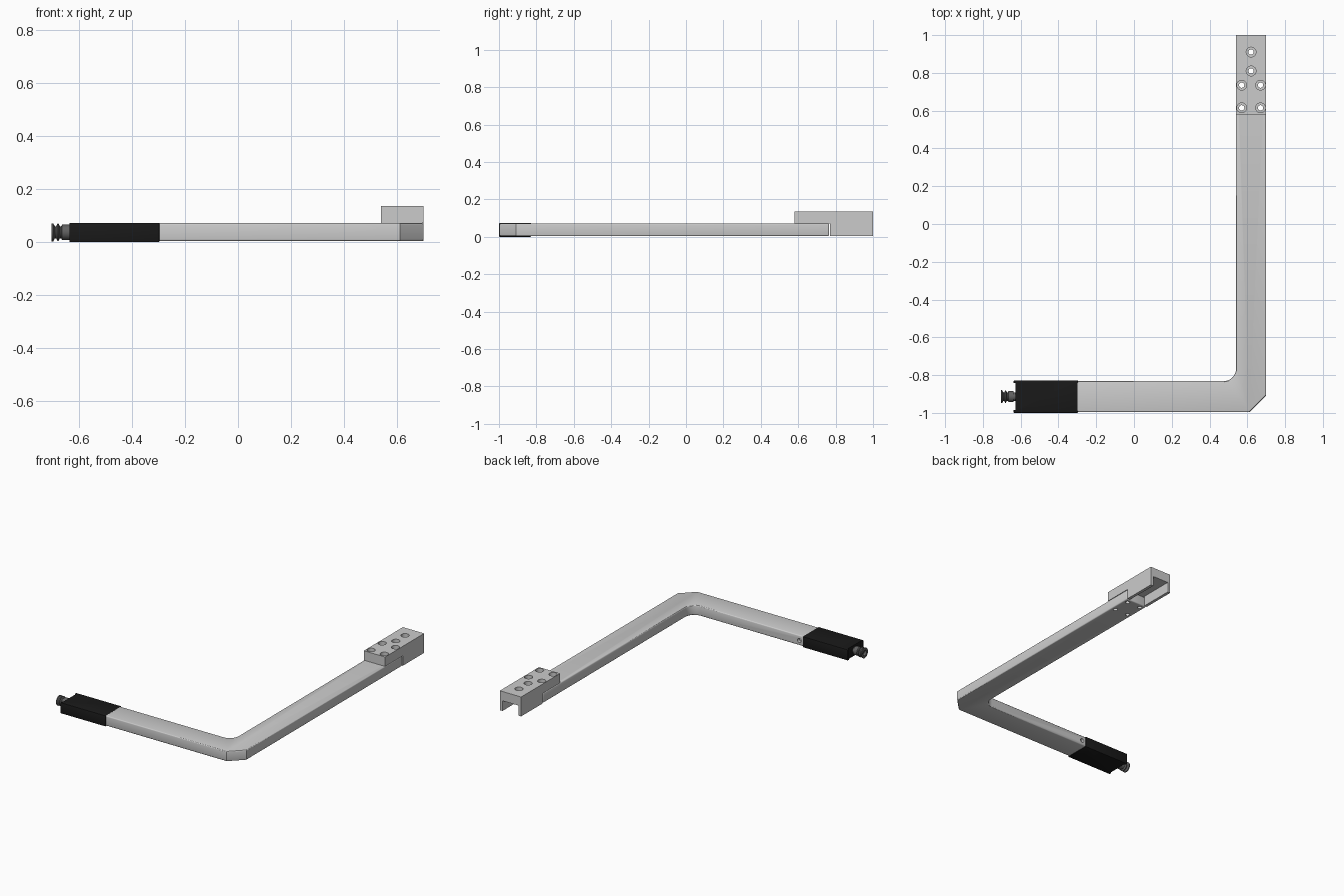
import bpy, bmesh, math
from mathutils import Matrix, Vector

if "Cube" in bpy.data.objects:
    bpy.data.objects.remove(bpy.data.objects["Cube"])

AXES = {"x": Matrix(((0, 0, 1), (1, 0, 0), (0, 1, 0))).to_4x4(),   # profile (y, z) pushed along x
        "z": Matrix.Identity(4)}                                    # profile (x, y) pushed along z


def finish(name, bm, color=None):
    bmesh.ops.recalc_face_normals(bm, faces=bm.faces)
    mesh = bpy.data.meshes.new(name)
    bm.to_mesh(mesh)
    bm.free()
    ob = bpy.data.objects.new(name, mesh)
    bpy.context.collection.objects.link(ob)
    if color:
        mat = bpy.data.materials.new(name + "_colour")
        mat.diffuse_color = (*color, 1)
        mat.use_nodes = True
        mat.node_tree.nodes["Principled BSDF"].inputs["Base Color"].default_value = mat.diffuse_color
        mesh.materials.append(mat)
    return ob


def prism(name, pts, lo, hi, axis="z", color=None):
    bm = bmesh.new()
    m = AXES[axis]
    face = bm.faces.new([bm.verts.new(m @ Vector((a, b, lo))) for a, b in pts])
    out = bmesh.ops.extrude_face_region(bm, geom=[face])
    verts = [g for g in out["geom"] if isinstance(g, bmesh.types.BMVert)]
    bmesh.ops.translate(bm, verts=verts, vec=m @ Vector((0, 0, hi - lo)))
    return finish(name, bm, color)


def rect(a0, b0, a1, b1):
    return [(a0, b0), (a1, b0), (a1, b1), (a0, b1)]


def circle(cx, cy, r, n=24):
    return [(cx + r * math.cos(i * math.tau / n), cy + r * math.sin(i * math.tau / n)) for i in range(n)]


def bevel(ob, width, segments=3):
    mod = ob.modifiers.new("Bevel", "BEVEL")
    mod.width, mod.segments, mod.limit_method = width, segments, "ANGLE"
    mod.angle_limit = math.radians(60)


def cut(ob, cutter):
    cutter.hide_render = True
    cutter.hide_viewport = False
    cutter.display_type = "WIRE"
    mod = ob.modifiers.new("Cut", "BOOLEAN")
    mod.operation, mod.object, mod.solver = "DIFFERENCE", cutter, "EXACT"


def apply(ob, smooth=True):
    # bake the modifiers so that cutters can be removed
    bpy.context.view_layer.update()
    dg = bpy.context.evaluated_depsgraph_get()
    mesh = bpy.data.meshes.new_from_object(ob.evaluated_get(dg))
    cutters = [m.object for m in ob.modifiers if m.type == "BOOLEAN"]
    ob.modifiers.clear()
    ob.data = mesh
    for c in cutters:
        bpy.data.objects.remove(c)
    if smooth:
        bpy.ops.object.select_all(action="DESELECT")
        ob.select_set(True)
        bpy.context.view_layer.objects.active = ob
        bpy.ops.object.shade_smooth_by_angle(angle=math.radians(30))


CORNER_HOLES = [(x, y) for x in (0.57, 0.67) for y in (0.615, 0.735)]
ALL_HOLES = CORNER_HOLES + [(0.62, 0.81), (0.62, 0.91)]
YC, ZC = -0.914, 0.037

# L-shaped arm: chamfered outside corner, filleted inside corner
R = 0.065
fillet = [(0.54 - R + R * math.cos(t), -0.832 + R + R * math.sin(t))
          for t in (-i * math.pi / 16 for i in range(9))]
arm = prism("arm", [(-0.31, -0.996), (0.612, -0.996), (0.70, -0.908), (0.70, 0.765),
                    (0.54, 0.765)] + fillet + [(-0.31, -0.832)], 0.004, 0.072)
bevel(arm, 0.007)
for x, y in CORNER_HOLES:
    cut(arm, prism("arm_hole_cutter", circle(x, y, 0.014), -0.1, 0.2))

# Button hole on the inner side of the short arm
pin = prism("button_cutter", circle(0, 0, 0.014), -0.02, 0.02)
pin.rotation_euler.x = math.pi / 2
pin.location = (-0.27, -0.832, ZC)
cut(arm, pin)
apply(arm)

# Mounting bracket: thick plate on the arm, open U beyond its end
bracket = prism("bracket", [(0.58, 0.072), (0.77, 0.072), (0.77, 0.004), (1.0, 0.004),
                            (1.0, 0.136), (0.58, 0.136)], 0.54, 0.70, "x")
cut(bracket, prism("channel_cutter", rect(0.56, 0.75, 0.68, 1.1), -0.1, 0.073))
for x, y in ALL_HOLES:
    cut(bracket, prism("hole_cutter", circle(x, y, 0.014), 0.0, 0.2))
    cut(bracket, prism("counterbore_cutter", circle(x, y, 0.026), 0.108, 0.2))
apply(bracket)

# Black sleeve with a recessed end
sleeve = prism("sleeve", rect(-1.0, 0.0, -0.828, 0.073), -0.637, -0.297, "x", (0.01, 0.01, 0.01))
bevel(sleeve, 0.003, 2)
cut(sleeve, prism("sleeve_recess_cutter", rect(-0.985, -0.1, -0.843, 0.2), -0.7, -0.628, "x"))
apply(sleeve)

# Threaded end fitting, turned around the x axis
profile = [(-0.62, 0), (-0.62, 0.022), (-0.637, 0.022), (-0.637, 0.029), (-0.664, 0.029),
           (-0.668, 0.023), (-0.673, 0.023), (-0.678, 0.033), (-0.682, 0.033), (-0.687, 0.023),
           (-0.692, 0.023), (-0.698, 0.034), (-0.705, 0.034), (-0.705, 0.018), (-0.69, 0.016),
           (-0.69, 0)]
bm = bmesh.new()
vs = [bm.verts.new((x, YC, ZC + r)) for x, r in profile]
es = [bm.edges.new(p) for p in zip(vs, vs[1:])]
bmesh.ops.spin(bm, geom=vs + es, cent=(0, YC, ZC), axis=(1, 0, 0), angle=math.tau,
               steps=32, use_duplicate=False)
bmesh.ops.remove_doubles(bm, verts=bm.verts, dist=1e-5)
fitting = finish("end_fitting", bm, (0.12, 0.12, 0.12))
apply(fitting)
